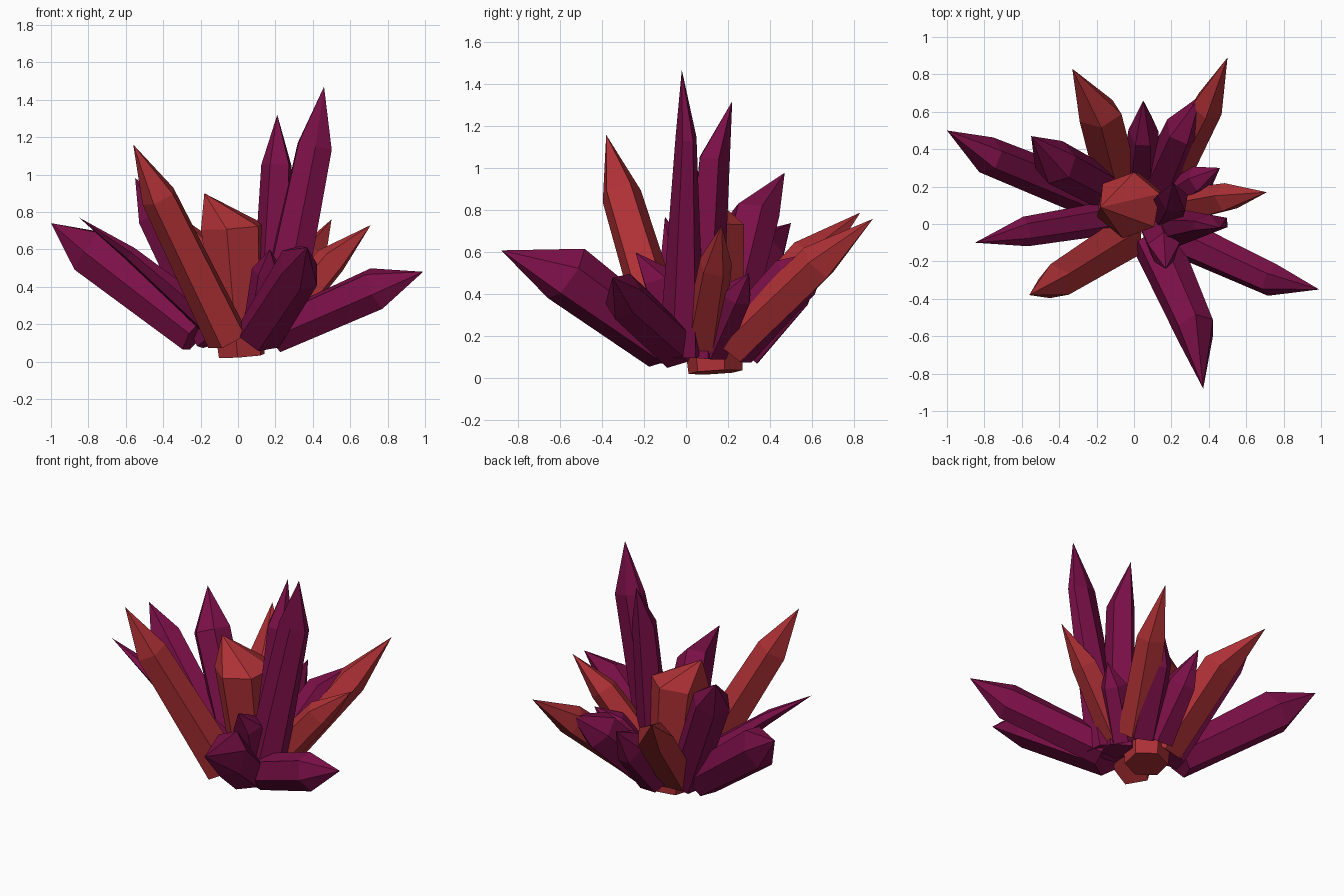
import bpy, bmesh, math
from mathutils import Vector

if "Cube" in bpy.data.objects:
    bpy.data.objects.remove(bpy.data.objects["Cube"])


def material(name, rgb):
    m = bpy.data.materials.new(name)
    m.diffuse_color = (*rgb, 1)
    m.use_nodes = True
    m.node_tree.nodes["Principled BSDF"].inputs["Base Color"].default_value = m.diffuse_color
    return m


PURPLE = material("purple_crystal", (0.20, 0.005, 0.065))
RED = material("red_crystal", (0.42, 0.03, 0.036))


def crystal(name, mat, base, shoulder, tip, r_base, r_shoulder, sides=6, turn=0.0):
    """Faceted shaft from base to shoulder ring, closed by an off-centre point.
    Radii are (sideways, upward) across the shaft."""
    base, shoulder, tip = Vector(base), Vector(shoulder), Vector(tip)
    axis = (shoulder - base).normalized()
    u = Vector((0, 0, 1)).cross(axis).normalized()
    v = axis.cross(u)
    bm = bmesh.new()

    def ring(c, r):
        pts = []
        for i in range(sides):
            a = turn + math.tau * i / sides
            pts.append(bm.verts.new(c + u * r[0] * math.cos(a) + v * r[1] * math.sin(a)))
        return pts

    low, high = ring(base, r_base), ring(shoulder, r_shoulder)
    apex = bm.verts.new(tip)
    bm.faces.new(low[::-1])
    for i in range(sides):
        j = (i + 1) % sides
        bm.faces.new((low[i], low[j], high[j], high[i]))
        bm.faces.new((high[i], high[j], apex))
    bmesh.ops.recalc_face_normals(bm, faces=bm.faces)
    me = bpy.data.meshes.new(name)
    bm.to_mesh(me)
    bm.free()
    me.materials.append(mat)
    bpy.context.collection.objects.link(bpy.data.objects.new(name, me))


# Tall upright crystals
crystal("tall_right_crystal", PURPLE, (.2, -.02, .12), (.41, .0, 1.15), (.46, -.02, 1.47),
        (.11, .13), (.05, .105), 6)
crystal("tall_middle_crystal", PURPLE, (.17, .06, .1), (.21, .13, 1.05), (.21, .22, 1.32),
        (.11, .11), (.09, .075), 5, .3)
crystal("tall_left_crystal", RED, (-.05, -.08, .12), (-.42, -.31, .88), (-.56, -.38, 1.16),
        (.12, .12), (.1, .1), 5, .3)
crystal("centre_crystal", RED, (.02, .14, .03), (-.03, .1, .72), (-.18, .09, .9),
        (.13, .13), (.18, .18), 6, .2)
crystal("back_left_tall_crystal", PURPLE, (-.12, .17, .12), (-.42, .33, .78), (-.55, .47, .98),
        (.11, .11), (.12, .12), 6, .2)

# Low crystals on the left
crystal("left_back_crystal", PURPLE, (-.22, .14, .15), (-.79, .37, .59), (-1, .5, .74),
        (.11, .12), (.1, .14), 6)
crystal("left_thin_crystal", PURPLE, (-.15, .03, .22), (-.58, -.04, .58), (-.85, -.1, .77),
        (.09, .08), (.08, .04), 6)

# Low crystals on the right
crystal("right_red_crystal", RED, (.2, .08, .18), (.5, .14, .54), (.71, .17, .73),
        (.1, .1), (.08, .09), 5)
crystal("right_front_crystal", PURPLE, (.2, -.05, .15), (.74, -.3, .39), (.99, -.35, .48),
        (.11, .11), (.09, .12), 6, .3)
crystal("right_short_crystal", PURPLE, (.18, .12, .14), (.36, .24, .4), (.46, .3, .5),
        (.09, .09), (.08, .08), 6)

# Front crystals
crystal("front_crystal", PURPLE, (.12, -.1, .15), (.33, -.57, .5), (.37, -.88, .61),
        (.13, .12), (.11, .15), 6, .2)
crystal("front_short_crystal", PURPLE, (.12, -.02, .15), (.16, -.13, .48), (.17, -.24, .6),
        (.1, .1), (.09, .09), 5)

# Back crystals
crystal("back_right_crystal", RED, (.17, .22, .15), (.39, .63, .55), (.5, .89, .76),
        (.11, .1), (.09, .1), 5, .6)
crystal("back_left_crystal", RED, (-.08, .2, .14), (-.18, .59, .58), (-.33, .83, .79),
        (.12, .1), (.12, .1), 5, .2)
crystal("back_inner_crystal", PURPLE, (.14, .22, .15), (.27, .52, .48), (.36, .69, .62),
        (.12, .12), (.1, .13), 6)
crystal("back_middle_crystal", PURPLE, (.04, .26, .14), (.05, .5, .42), (.05, .66, .58),
        (.11, .12), (.08, .12), 6)
